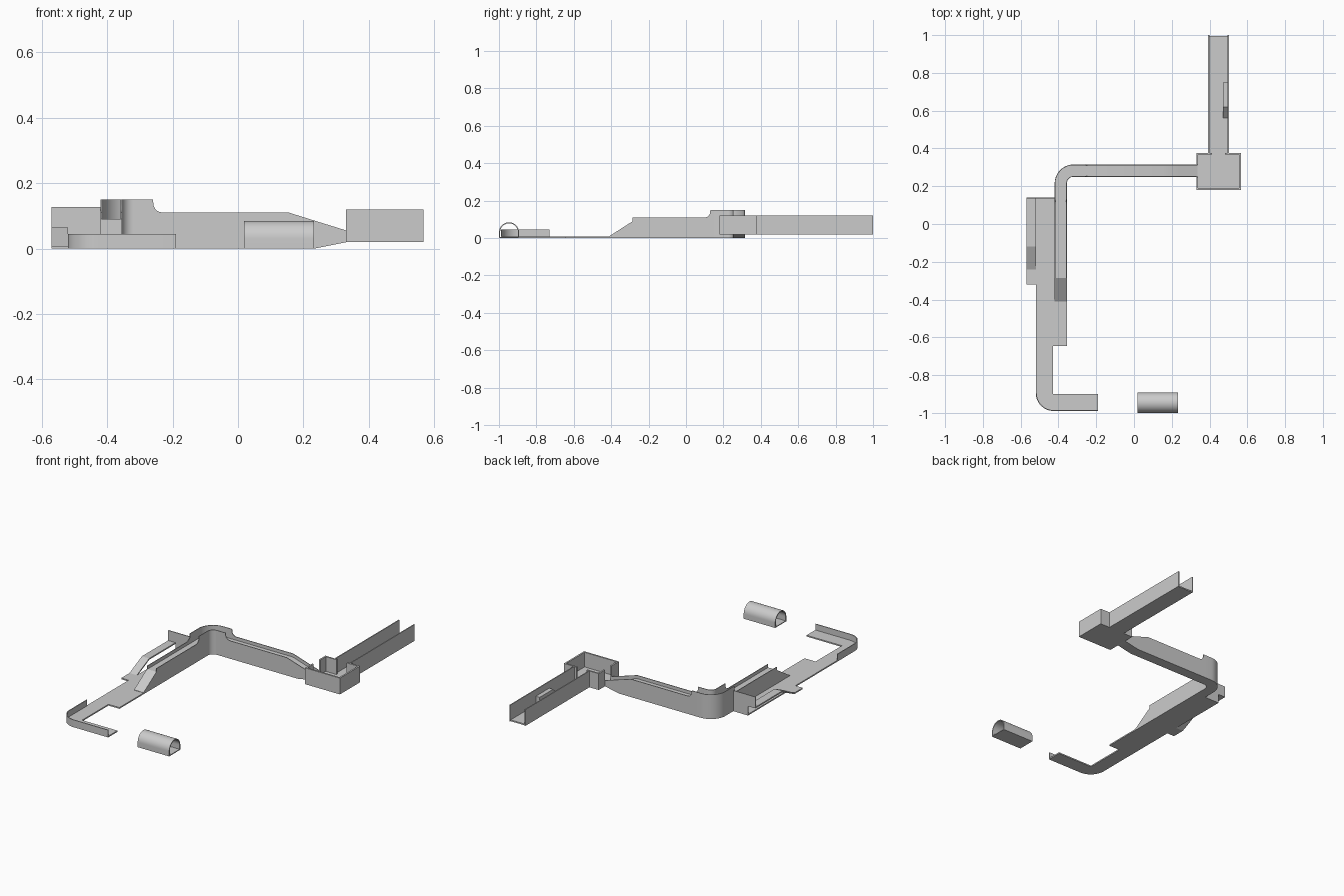
import bpy, bmesh, math
from mathutils import Vector

if "Cube" in bpy.data.objects:
    bpy.data.objects.remove(bpy.data.objects["Cube"])


def finish(name, bm, smooth=False):
    bmesh.ops.recalc_face_normals(bm, faces=bm.faces)
    me = bpy.data.meshes.new(name)
    bm.to_mesh(me)
    bm.free()
    ob = bpy.data.objects.new(name, me)
    bpy.context.collection.objects.link(ob)
    if smooth:
        bpy.ops.object.select_all(action='DESELECT')
        ob.select_set(True)
        bpy.context.view_layer.objects.active = ob
        bpy.ops.object.shade_smooth_by_angle(angle=math.radians(30))
    return ob


def box(name, x0, x1, y0, y1, z0, z1):
    return prism(name, [(x0, y0), (x1, y0), (x1, y1), (x0, y1)], 'z', z0, z1)


def prism(name, pts, axis, lo, hi, smooth=False):
    # extrude a 2D outline: axis z takes (x, y) points, axis x takes (y, z) points
    def place(p, d):
        return (p[0], p[1], d) if axis == 'z' else (d, p[0], p[1])
    bm = bmesh.new()
    f = bm.faces.new([bm.verts.new(place(p, lo)) for p in pts])
    ext = bmesh.ops.extrude_face_region(bm, geom=[f])
    verts = [v for v in ext['geom'] if isinstance(v, bmesh.types.BMVert)]
    bmesh.ops.translate(bm, verts=verts, vec=Vector(place((0, 0), hi - lo)))
    return finish(name, bm, smooth)


def arc(cx, cy, r, a0, a1, n=12):
    return [(cx + r * math.cos(math.radians(a0 + (a1 - a0) * i / n)),
             cy + r * math.sin(math.radians(a0 + (a1 - a0) * i / n))) for i in range(n + 1)]


def loft(name, rings, smooth=True):
    bm = bmesh.new()
    vs = [[bm.verts.new(p) for p in r] for r in rings]
    n = len(vs[0])
    for a, b in zip(vs, vs[1:]):
        for i in range(n):
            j = (i + 1) % n
            bm.faces.new((a[i], a[j], b[j], b[i]))
    bm.faces.new(vs[0])
    bm.faces.new(vs[-1])
    bmesh.ops.remove_doubles(bm, verts=bm.verts, dist=1e-5)
    return finish(name, bm, smooth)


# raised track: walled channel on a solid base, with tall walls round the bend
def section(x, y, ang, bottom, floor, top):
    nx, ny = math.cos(math.radians(ang)), math.sin(math.radians(ang))
    h, t = 0.0325, 0.004
    prof = [(h, bottom), (h, top), (h - t, top), (h - t, floor),
            (t - h, floor), (t - h, top), (-h, top), (-h, bottom)]
    return [(x + nx * d, y + ny * d, z) for d, z in prof]


fillet = [(0.0, 0.15), (0.001, 0.138)] + [
    (0.03 - 0.029 * math.cos(a), 0.138 - 0.028 * math.sin(a))
    for a in (0.3, 0.6, 0.9, 1.2, math.pi / 2)]
cx, cy, r = -0.32, 0.215, 0.0675
rings = [section(cx - r, -0.285, 180, 0, 0.09, 0.11)]
rings += [section(cx - r, 0.13 - d, 180, 0, 0.09, z) for d, z in reversed(fillet)]
rings += [section(x, y, 180 - 90 * i / 14, 0, 0.09, 0.15)
          for i, (x, y) in enumerate(arc(cx, cy, r, 180, 90, 14))]
rings += [section(-0.26 + d, cy + r, 90, 0, 0.09, z) for d, z in fillet]
rings += [section(x, cy + r, 90, b, f, t) for x, b, f, t in
          [(0.155, 0, 0.09, 0.11), (0.235, 0, 0.065, 0.085), (0.335, 0.02, 0.034, 0.054)]]
loft("raised_track", rings)

# ramp up to the raised track
prism("entry_ramp", [(-0.41, 0), (-0.285, 0), (-0.285, 0.09), (-0.41, 0.01)],
      'x', -0.42, -0.355)

# low track floor with a rounded corner, and its kerb
corner = arc(-0.425, -0.895, 0.095, 180, 270)
prism("low_floor", [(-0.19, -0.99), (-0.19, -0.90), (-0.43, -0.90), (-0.43, -0.645),
                    (-0.355, -0.645), (-0.355, -0.41), (-0.42, -0.41), (-0.42, 0.14),
                    (-0.52, 0.14)] + corner, 'z', 0, 0.008, True)
inner = arc(-0.425, -0.895, 0.09, 270, 180)
prism("low_kerb", [(-0.52, -0.73)] + corner + [(-0.19, -0.99), (-0.19, -0.985)]
      + inner + [(-0.515, -0.73)], 'z', 0, 0.045, True)

# side shelf: thin plate that climbs beside the low track, with a back stop
t = 0.008
shelf = [(-0.32, 0), (-0.24, 0), (-0.12, 0.057), (0.14, 0.057)]
prism("side_shelf", shelf + [(y, z + t) for y, z in reversed(shelf)], 'x', -0.57, -0.52)
box("back_stop", -0.52, -0.42, 0.135, 0.14, 0, 0.127)
box("back_stop_side", -0.57, -0.52, 0.135, 0.14, 0.057, 0.127)

# catch box, open towards both tracks
w = 0.01
box("catch_floor", 0.33, 0.567, 0.18, 0.377, 0.02, 0.03)
for name, b in {"catch_front": (0.33, 0.567, 0.18, 0.18 + w),
                "catch_right": (0.557, 0.567, 0.18, 0.377),
                "catch_left_a": (0.33, 0.34, 0.18, 0.25),
                "catch_left_b": (0.33, 0.34, 0.315, 0.377),
                "catch_back_a": (0.33, 0.413, 0.367, 0.377),
                "catch_back_b": (0.482, 0.567, 0.367, 0.377)}.items():
    box(name, *b, 0.02, 0.12)

# exit channel with a side bump
box("exit_floor", 0.393, 0.502, 0.377, 0.995, 0.02, 0.028)
for side, x in (("left", 0.393), ("right", 0.496)):
    box("exit_wall_" + side, x, x + 0.006, 0.377, 1.0, 0.02, 0.12)
prism("exit_bump", [(0.56, 0.028), (0.75, 0.028), (0.75, 0.08), (0.62, 0.08)],
      'x', 0.47, 0.498)

# arched tunnel with floor
outer = [(-0.892, 0)] + arc(-0.946, 0.03, 0.054, 0, 180, 24) + [(-1.0, 0)]
hole = [(-0.994, 0.005)] + arc(-0.946, 0.03, 0.048, 180, 0, 24) + [(-0.898, 0.005)]
loop = list(zip(outer, reversed(hole)))
bm = bmesh.new()
cols = [[bm.verts.new((x, *p)) for x in (0.018, 0.232) for p in pair] for pair in loop]
for a, b in zip(cols, cols[1:] + cols[:1]):
    for i, j in ((0, 1), (1, 3), (3, 2), (2, 0)):
        bm.faces.new((a[i], a[j], b[j], b[i]))
finish("tunnel", bm, True)
